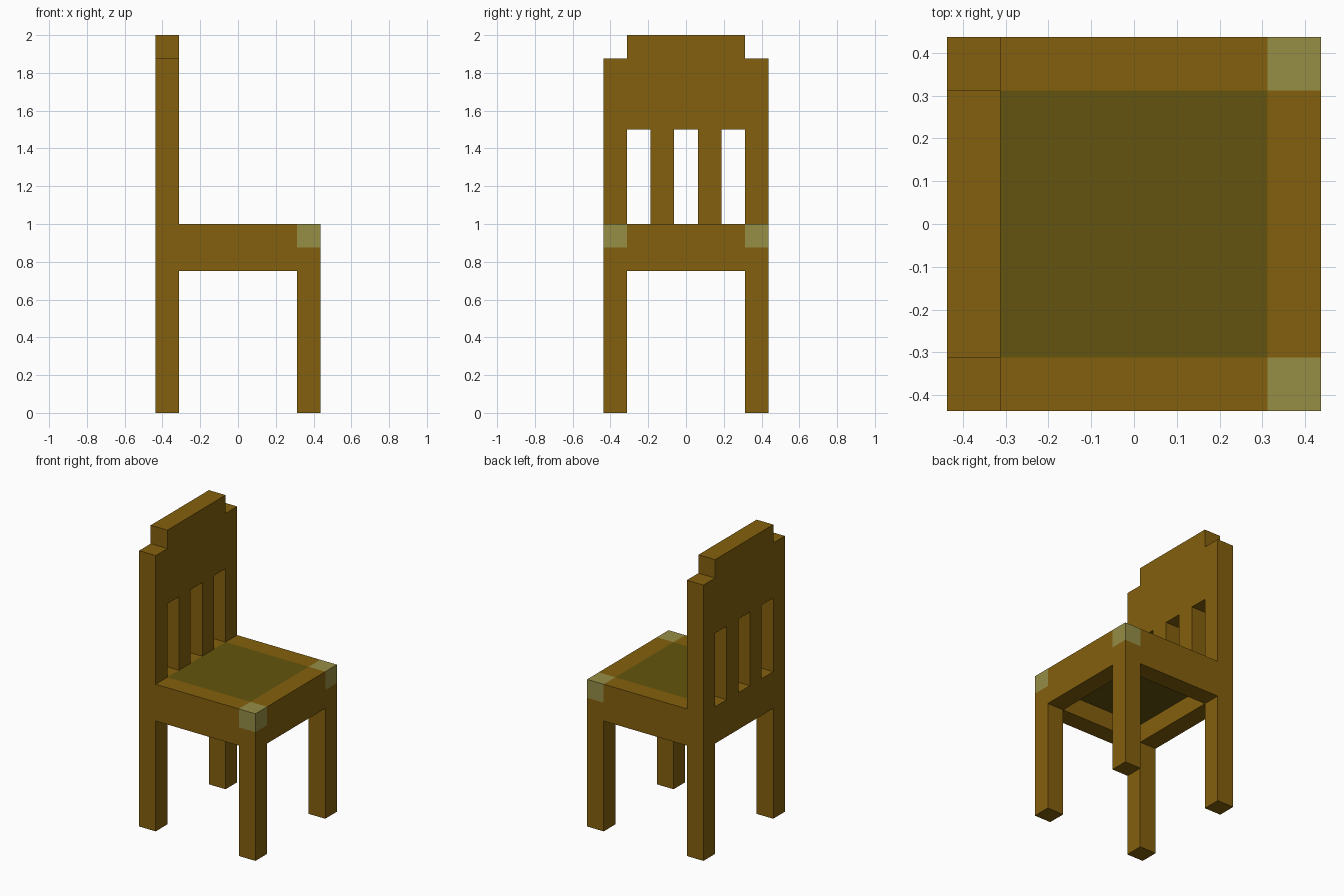
import bpy
import bmesh
from mathutils import Vector

if "Cube" in bpy.data.objects:
    bpy.data.objects.remove(bpy.data.objects["Cube"])

U = 0.125            # module: every part is a multiple of this
OUT = 3.5 * U        # outer half width
INN = 2.5 * U        # inner half width


def material(name, rgb):
    # sRGB 0-255 to linear
    lin = [((c / 255 + 0.055) / 1.055) ** 2.4 if c > 10 else c / 255 / 12.92 for c in rgb]
    m = bpy.data.materials.new(name)
    m.diffuse_color = (*lin, 1)
    m.use_nodes = True
    m.node_tree.nodes["Principled BSDF"].inputs["Base Color"].default_value = m.diffuse_color
    return m


wood = material("wood", (132, 96, 13))
cushion = material("seat_olive", (100, 84, 14))
pale = material("pale_corner", (150, 142, 70))


def box(name, lo, hi, mat=wood):
    lo, hi = Vector(lo), Vector(hi)
    bm = bmesh.new()
    bmesh.ops.create_cube(bm, size=1)
    for v in bm.verts:
        v.co = Vector([(lo[i] + hi[i]) / 2 + v.co[i] * (hi[i] - lo[i]) for i in range(3)])
    me = bpy.data.meshes.new(name)
    bm.to_mesh(me)
    bm.free()
    me.materials.append(mat)
    ob = bpy.data.objects.new(name, me)
    bpy.context.collection.objects.link(ob)
    return ob


# Parts that come in a pair across y
for side, tag in ((-1, "near"), (1, "far")):
    y0, y1 = sorted((side * INN, side * OUT))
    box(f"front_leg_{tag}", (INN, y0, 0), (OUT, y1, 0.875))
    box(f"corner_cap_{tag}", (INN, y0, 0.875), (OUT, y1, 1), pale)
    box(f"back_post_{tag}", (-OUT, y0, 0), (-INN, y1, 1.875))
    box(f"side_rail_{tag}", (-INN, y0, 0.75), (INN, y1, 1))
    # Backrest slats
    s0, s1 = sorted((side * U / 2, side * U * 1.5))
    box(f"back_slat_{tag}", (-OUT, s0, 1), (-INN, s1, 1.5))

# Seat rails and panel
box("front_rail", (INN, -INN, 0.75), (OUT, INN, 1))
box("back_rail", (-OUT, -INN, 0.75), (-INN, INN, 1))
box("seat", (-INN, -INN, 0.875), (INN, INN, 1), cushion)

# Top of the backrest, with the narrower raised crest
box("back_panel", (-OUT, -INN, 1.5), (-INN, INN, 2))
